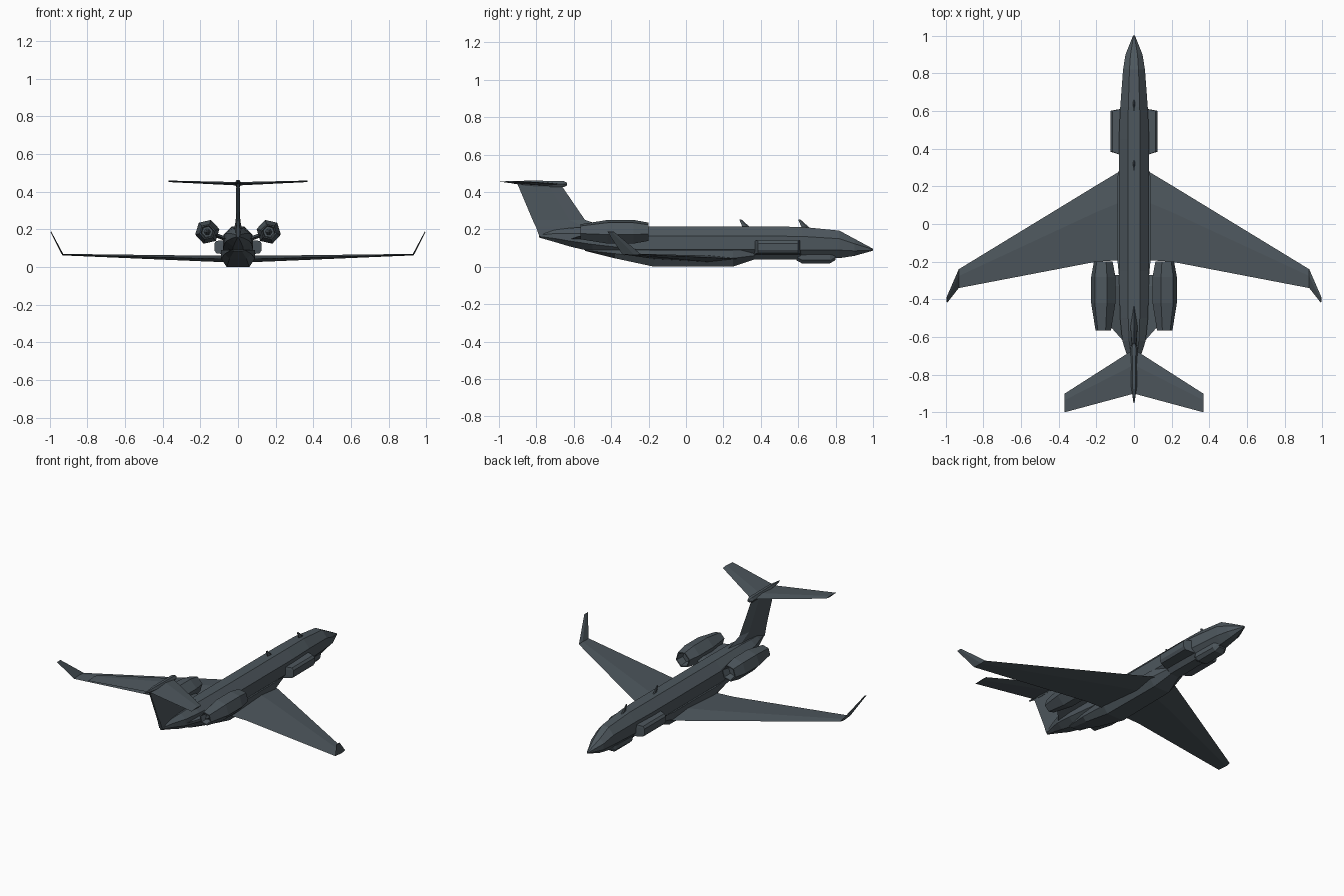
import bpy, bmesh, math

if "Cube" in bpy.data.objects:
    bpy.data.objects.remove(bpy.data.objects["Cube"])

paint = bpy.data.materials.new("slate_paint")
paint.diffuse_color = (0.075, 0.095, 0.11, 1)
paint.use_nodes = True
paint.node_tree.nodes["Principled BSDF"].inputs["Base Color"].default_value = paint.diffuse_color


def loft(name, rings, mirror=False):
    """Skin a list of equal-length point rings and cap both ends."""
    bm = bmesh.new()
    vs = [[bm.verts.new(p) for p in ring] for ring in rings]
    n = len(vs[0])
    for a, b in zip(vs, vs[1:]):
        for i in range(n):
            j = (i + 1) % n
            bm.faces.new((a[i], a[j], b[j], b[i]))
    bm.faces.new(vs[0])
    bm.faces.new(vs[-1])
    bmesh.ops.recalc_face_normals(bm, faces=bm.faces)
    me = bpy.data.meshes.new(name)
    bm.to_mesh(me)
    bm.free()
    me.materials.append(paint)
    ob = bpy.data.objects.new(name, me)
    bpy.context.collection.objects.link(ob)
    if mirror:
        ob.modifiers.new("mirror", 'MIRROR')
    return ob


def octagon(y, w, z0, z1):
    """Eight-sided cross-section of half width w between z0 and z1."""
    k, c, h = math.cos(math.pi / 8), (z0 + z1) / 2, (z1 - z0) / 2
    angles = [math.pi / 8 + i * math.pi / 4 for i in range(8)]
    return [(w / k * math.cos(a), y, c + h / k * math.sin(a)) for a in angles]


def polygon(x, y, z, r, n, turn=0):
    return [(x + r * math.cos(turn + i * math.tau / n), y,
             z + r * math.sin(turn + i * math.tau / n)) for i in range(n)]


def airfoil(x, z, lead, trail, t, cant=0):
    """Thin four-point section; cant tilts it for the winglet."""
    a = math.radians(cant)
    dx, dz = -math.sin(a) * t / 2, math.cos(a) * t / 2
    mid = lead + 0.35 * (trail - lead)
    return [(x, lead, z), (x + dx, mid, z + dz), (x, trail, z), (x - dx, mid, z - dz)]


def upright(z, lead, trail, t, x=0):
    """Horizontal slice of a fin."""
    mid = lead + 0.3 * (trail - lead)
    return [(x, lead, z), (x + t, mid, z), (x + t * 0.5, trail, z),
            (x - t * 0.5, trail, z), (x - t, mid, z)]


# Fuselage
loft("fuselage", [octagon(*s) for s in (
    (1.0, .005, .086, .096), (.9, .045, .058, .15), (.82, .058, .046, .193),
    (.62, .073, .04, .213), (.45, .08, .04, .215), (-.25, .08, .04, .215),
    (-.5, .074, .08, .215), (-.62, .062, .108, .207), (-.70, .036, .132, .197),
    (-.785, .006, .156, .175))])

# Belly fairing under the wing
loft("belly_fairing", [
    [(-b, y, z), (b, y, z), (w, y, m), (w, y, .09), (-w, y, .09), (-w, y, m)]
    for y, b, w, z, m in ((.37, .03, .06, .04, .06), (.25, .055, .088, 0, .045),
                          (-.17, .06, .09, 0, .045), (-.38, .045, .07, .045, .07),
                          (-.54, .02, .04, .085, .088))])

# Wings with upturned tips
loft("wings", [airfoil(*s) for s in (
    (.05, .043, .295, -.19, .036), (.2, .046, .205, -.2, .03),
    (.93, .066, -.24, -.34, .009, 30), (.993, .187, -.385, -.42, .005, 65))], True)

# Engines: hexagonal pods with recessed intake and exhaust
loft("engines", [polygon(.163, y, .187, r, 6, math.radians(-13)) for y, r in (
    (-.25, .035), (-.2, .044), (-.2, .051), (-.28, .066), (-.42, .066),
    (-.565, .042), (-.565, .035), (-.52, .03))], True)
loft("exhaust_cones", [polygon(.163, y, .187, r, 6) for y, r in
                       ((-.52, .018), (-.565, .004))], True)

# Engine pylons
loft("engine_pylons", [
    [(x, a, z), (x, a - .06, z + .012), (x, b, z), (x, a - .06, z - .012)]
    for x, z, a, b in ((.04, .14, -.27, -.64), (.12, .17, -.27, -.55))], True)

# Tail fin with dorsal fillet
loft("tail_fin", [upright(*s) for s in (
    (.165, -.40, -.785, .022), (.215, -.43, -.803, .018),
    (.25, -.54, -.82, .012), (.44, -.67, -.9, .009))])

# Tailplane and its bullet fairing
loft("tailplane", [airfoil(*s) for s in (
    (0, .442, -.665, -.9, .018), (.368, .455, -.9, -.999, .008))], True)
loft("tail_bullet", [polygon(0, y, z, r, 6) for y, z, r in (
    (-.635, .442, .008), (-.655, .442, .019), (-.85, .446, .017), (-.95, .452, .003))])

# Long cheek pods on the forward fuselage
loft("cheek_pods", [
    [(.05, a, z0), (.05, b, z0), (x, b - d, z0 + e), (x, a + d * 1.6, z0 + e),
     ] if low else
    [(.05, a, z0), (.05, b, z0), (x, b - d, z0 - e), (x, a + d * 1.6, z0 - e)]
    for a, b, x, z0, d, e, low in ((.36, .615, .115, .065, .015, .008, True),
                                   (.36, .615, .126, .09, .015, 0, True),
                                   (.36, .615, .126, .125, .015, 0, False),
                                   (.36, .615, .115, .143, .015, .004, False))], True)

# Chin radome
loft("chin_radome", [
    [(-b, y, z), (b, y, z), (w, y, z + .018), (w, y, .065), (-w, y, .065), (-w, y, z + .018)]
    for y, b, w, z in ((.80, .02, .032, .036), (.77, .03, .045, .018),
                       (.62, .03, .05, .018), (.59, .02, .038, .034))])

# Swept blade aerials on the spine
for i, y in enumerate((.6, .285)):
    loft(f"spine_aerial_{i + 1}", [upright(.205, y + .065, y + .02, .006),
                                   upright(.252, y + .012, y, .003)])
